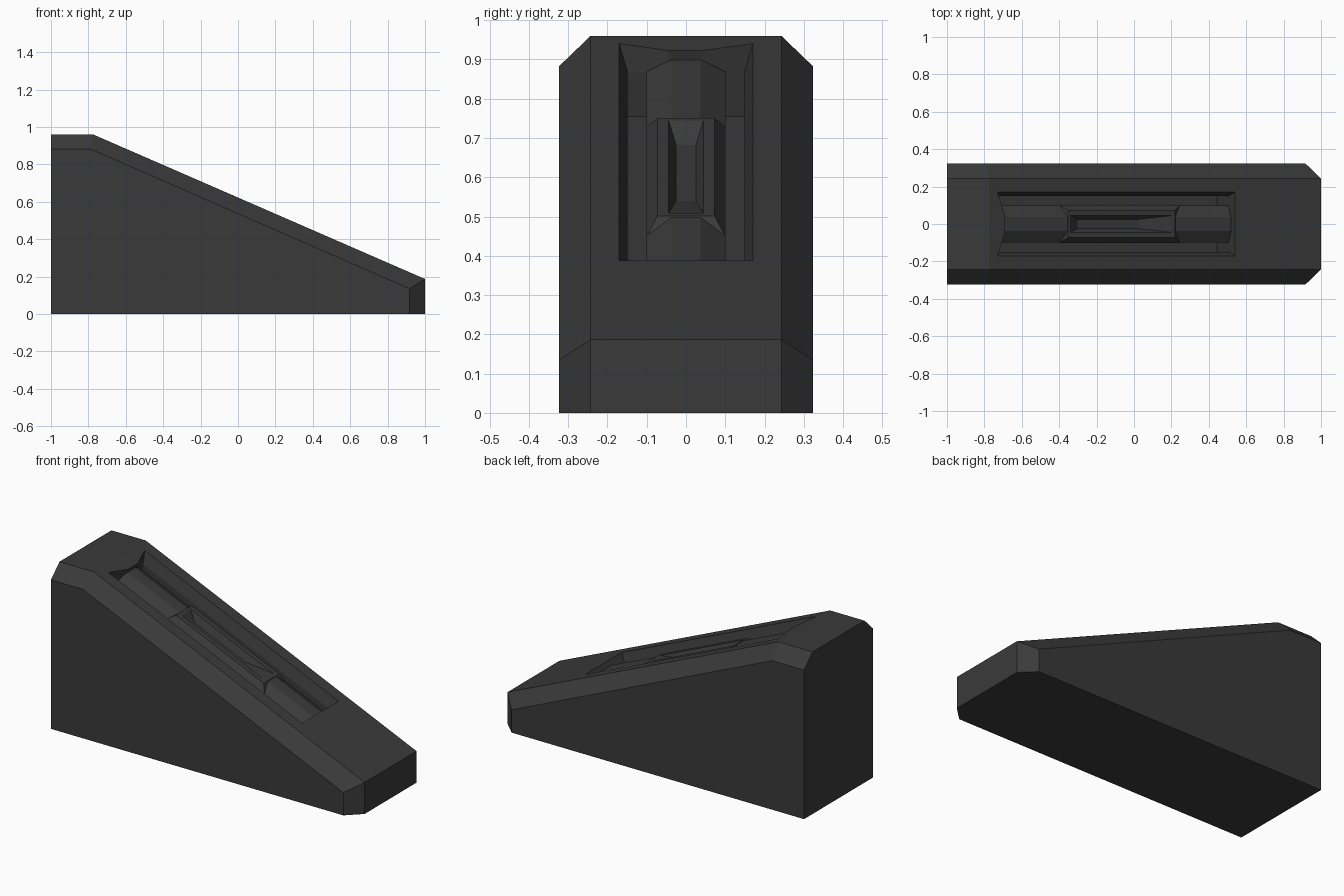
import bpy
import bmesh
from mathutils import Vector

if "Cube" in bpy.data.objects:
    bpy.data.objects.remove(bpy.data.objects["Cube"], do_unlink=True)

grey = bpy.data.materials.new("charcoal_grey")
grey.use_nodes = True
colour = (0.042, 0.042, 0.042, 1)
grey.diffuse_color = colour
grey.node_tree.nodes["Principled BSDF"].inputs["Base Color"].default_value = colour

# Frame of the sloping top: u runs down the slope, d goes in below it
CREST = Vector((-0.775, 0, 0.96))
DOWN = (Vector((1, 0, 0.187)) - CREST).normalized()
NORMAL = Vector((-DOWN.z, 0, DOWN.x))


def slope_point(u, y, d):
    return CREST + DOWN * u - NORMAL * d + Vector((0, y, 0))


def loft(name, rings):
    """Join matching rings of points with quads and cap both ends."""
    bm = bmesh.new()
    loops = [[bm.verts.new(p) for p in ring] for ring in rings]
    count = len(loops[0])
    for a, b in zip(loops, loops[1:]):
        for i in range(count):
            j = (i + 1) % count
            quad = [a[i], a[j], b[j], b[i]]
            if len({tuple(v.co) for v in quad}) == 4:
                bm.faces.new(quad)
    bm.faces.new(loops[0])
    bm.faces.new(loops[-1])
    bmesh.ops.remove_doubles(bm, verts=bm.verts, dist=0.00001)
    bmesh.ops.recalc_face_normals(bm, faces=bm.faces)
    mesh = bpy.data.meshes.new(name)
    bm.to_mesh(mesh)
    bm.free()
    mesh.materials.append(grey)
    obj = bpy.data.objects.new(name, mesh)
    bpy.context.collection.objects.link(obj)
    return obj


def slope_rect(u0, u1, half, d):
    return [slope_point(u, y, d) for u, y in
            ((u0, -half), (u1, -half), (u1, half), (u0, half))]


def recess_ring(u0, u_mid, u1, half, d):
    """Rectangle whose upper end steps down toward the middle."""
    return slope_rect(u0, u1, half, d) + [
        slope_point(u_mid, 0.045, d), slope_point(u_mid, -0.045, d)]


def cut(target, cutter):
    mod = target.modifiers.new("cut", "BOOLEAN")
    mod.operation = "DIFFERENCE"
    mod.solver = "EXACT"
    mod.object = cutter
    bpy.context.view_layer.objects.active = target
    bpy.ops.object.modifier_apply(modifier=mod.name)


# Wedge body with chamfered long edges and nose
inner = [(-1, 0), (-1, 0.96), (-0.775, 0.96), (1, 0.187), (1, 0)]
outer = [(-1, 0), (-1, 0.883), (-0.79, 0.883), (0.917, 0.135), (0.917, 0)]
body = loft("wedge_body", [[(x, y, z) for x, z in profile] for y, profile in
                           ((-0.323, outer), (-0.243, inner),
                            (0.243, inner), (0.323, outer))])

# Long recess in the slope
recess = loft("recess_cutter", [
    recess_ring(0.049, 0.093, 1.434, 0.17, -0.05),
    recess_ring(0.049, 0.093, 1.434, 0.17, 0),
    recess_ring(0.081, 0.095, 1.424, 0.149, 0.065),
    recess_ring(0.1, 0.102, 1.409, 0.149, 0.18)])
cut(body, recess)

# Bevelled bar lying in the recess
section = [(-0.1, 0.19), (-0.1, 0.06), (-0.037, 0.026),
           (0.037, 0.026), (0.1, 0.06), (0.1, 0.19)]
bar = loft("recess_bar", [[slope_point(u, y, d) for y, d in section]
                          for u in (0.09, 1.422)])

# Raised collar around the middle of the bar
collar = loft("bar_collar", [slope_rect(0.437, 1.139, 0.101, 0.062),
                             slope_rect(0.47, 1.095, 0.073, 0.024)])

# Tapered slot sunk through the collar into the bar
slot = loft("slot_cutter", [slope_rect(0.482, 1.08, 0.045, -0.05),
                            slope_rect(0.482, 1.08, 0.045, 0.023),
                            slope_rect(0.545, 0.9, 0.025, 0.066)])
cut(bar, slot)
cut(collar, slot)

# Cutters are no longer needed
for helper in (recess, slot):
    bpy.data.objects.remove(helper, do_unlink=True)
